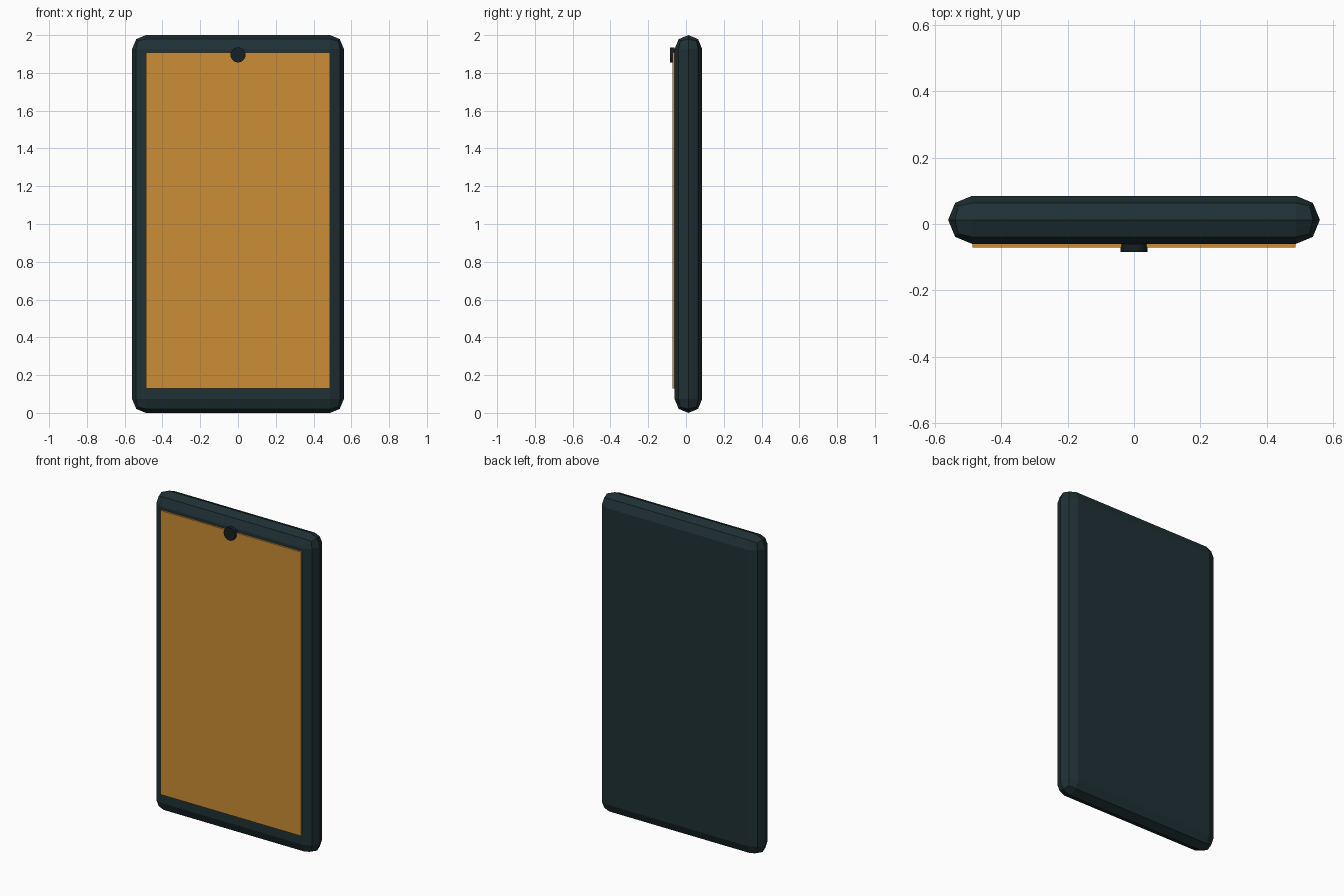
import bpy, math

if "Cube" in bpy.data.objects:
    bpy.data.objects.remove(bpy.data.objects["Cube"])

def material(name, rgb):
    m = bpy.data.materials.new(name)
    m.diffuse_color = (*rgb, 1)
    m.use_nodes = True
    m.node_tree.nodes["Principled BSDF"].inputs["Base Color"].default_value = m.diffuse_color
    return m

dark = material("dark_shell", (0.014, 0.030, 0.035))
black = material("lens_black", (0.008, 0.014, 0.018))
amber = material("amber_screen", (0.60, 0.27, 0.035))

def box(name, x, y, z, mat):
    """Box from (min, max) ranges along each axis."""
    rng = (x, y, z)
    bpy.ops.mesh.primitive_cube_add(size=1, location=[(a + b) / 2 for a, b in rng])
    ob = bpy.context.object
    ob.name = name
    ob.scale = [b - a for a, b in rng]
    bpy.ops.object.transform_apply(location=False, rotation=False, scale=True)
    ob.data.materials.append(mat)
    return ob

# Shell: slab with fully rounded two-step edges
body = box("body", (-0.56, 0.56), (-0.06, 0.085), (0, 2), dark)
bevel = body.modifiers.new("rounded_edges", "BEVEL")
bevel.width = 0.0724
bevel.segments = 2
bevel.limit_method = 'NONE'

# Screen panel, slightly proud of the front
box("screen", (-0.487, 0.487), (-0.071, -0.059), (0.13, 1.908), amber)

# Front camera disc overlapping the top edge of the screen
bpy.ops.mesh.primitive_cylinder_add(vertices=20, radius=0.04, depth=0.025,
                                    location=(0, -0.0725, 1.895),
                                    rotation=(math.pi / 2, 0, 0))
camera_disc = bpy.context.object
camera_disc.name = "front_camera"
camera_disc.data.materials.append(black)
